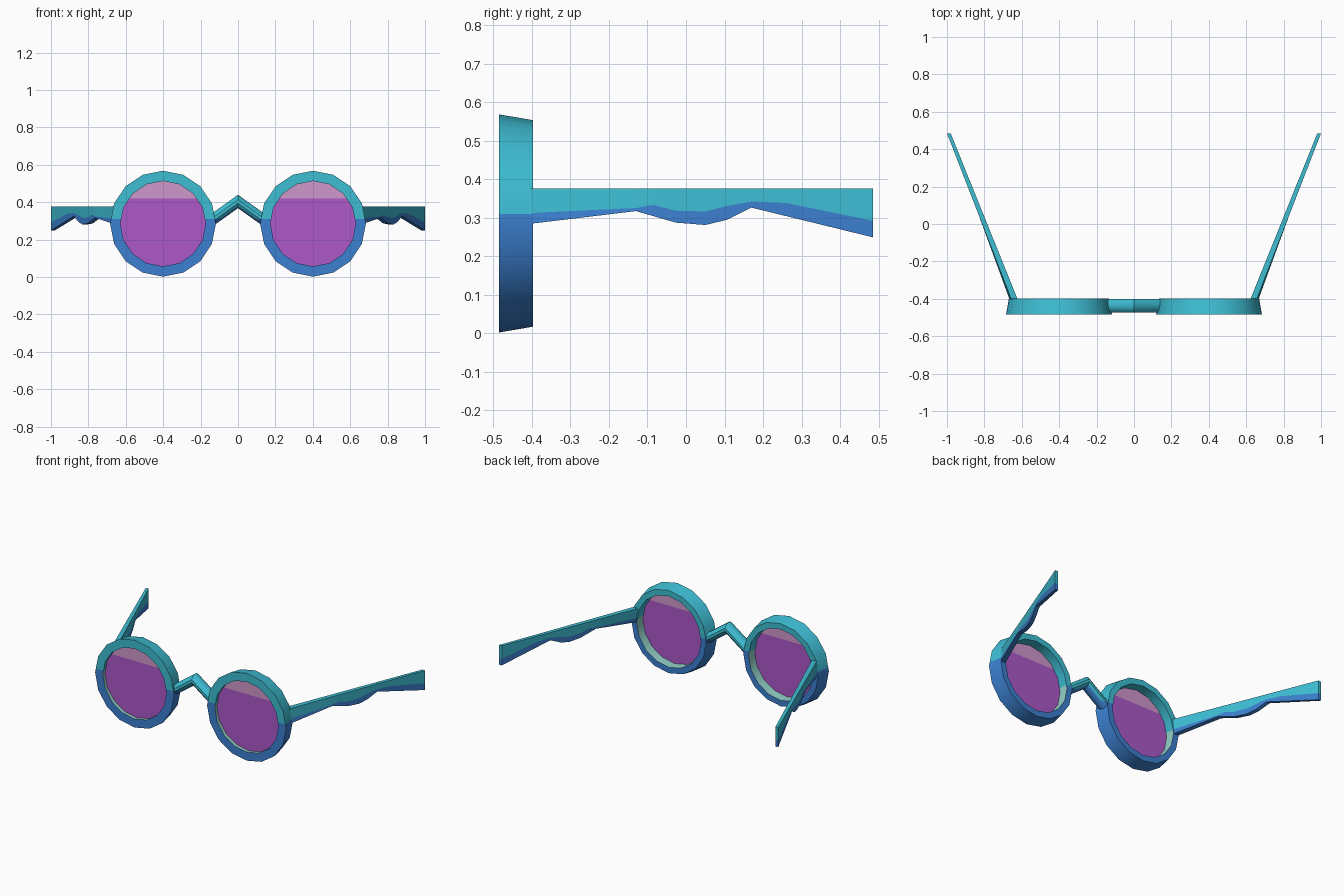
import bpy, bmesh, math
from mathutils import Vector

if "Cube" in bpy.data.objects:
    bpy.data.objects.remove(bpy.data.objects["Cube"])


def material(name, rgb):
    lin = [((c / 255 + 0.055) / 1.055) ** 2.4 for c in rgb]
    m = bpy.data.materials.new(name)
    m.diffuse_color = (*lin, 1)
    m.use_nodes = True
    m.node_tree.nodes["Principled BSDF"].inputs["Base Color"].default_value = m.diffuse_color
    return m


TEAL = material("teal", (62, 190, 212))
BLUE = material("blue", (60, 128, 208))
MINT = material("pale mint", (146, 208, 200))
PURPLE = material("purple lens", (172, 88, 200))
PINK = material("pink lens", (208, 152, 204))

RIM_X, RIM_Z, SIDES = 0.401, 0.285, 16
SPLIT = 0.31          # height where teal meets blue


def finish(bm, name, mats, smooth=True):
    bmesh.ops.recalc_face_normals(bm, faces=bm.faces)
    me = bpy.data.meshes.new(name)
    bm.to_mesh(me)
    bm.free()
    for m in mats:
        me.materials.append(m)
    ob = bpy.data.objects.new(name, me)
    bpy.context.collection.objects.link(ob)
    if smooth:
        bpy.ops.object.select_all(action='DESELECT')
        ob.select_set(True)
        bpy.context.view_layer.objects.active = ob
        bpy.ops.object.shade_smooth_by_angle(angle=math.radians(32))
    return ob


def cut(bm, z):
    geom = bm.verts[:] + bm.edges[:] + bm.faces[:]
    bmesh.ops.bisect_plane(bm, geom=geom, plane_co=(0, 0, z), plane_no=(0, 0, 1))


def circle(bm, cx, y, r):
    pts = []
    for i in range(SIDES):
        a = 2 * math.pi * i / SIDES
        pts.append(bm.verts.new((cx + r * math.cos(a), y, RIM_Z + r * math.sin(a))))
    return pts


def bridge_rings(bm, a, b, mat=0):
    n = len(a)
    for i in range(n):
        f = bm.faces.new((a[i], a[(i + 1) % n], b[(i + 1) % n], b[i]))
        f.material_index = mat


# Rims: tapered ring, teal above, blue below, pale lower inner wall
def rim(side, cx):
    bm = bmesh.new()
    profile = [(-0.485, 0.283), (-0.397, 0.268), (-0.397, 0.23), (-0.485, 0.228)]
    rings = [circle(bm, cx, y, r) for y, r in profile]
    for k in range(4):
        bridge_rings(bm, rings[k], rings[(k + 1) % 4], 2 if k == 2 else 0)
    cut(bm, SPLIT)
    for f in bm.faces:
        high = f.calc_center_median().z > SPLIT
        if f.material_index == 2:
            f.material_index = 0 if high else 2
        else:
            f.material_index = 0 if high else 1
    finish(bm, side + "_rim", [TEAL, BLUE, MINT])


# Lenses: thin disc with a pink band across the top
def lens(side, cx):
    bm = bmesh.new()
    a, b = circle(bm, cx, -0.462, 0.229), circle(bm, cx, -0.457, 0.229)
    bm.faces.new(a)
    bm.faces.new(b)
    bridge_rings(bm, a, b)
    cut(bm, 0.42)
    for f in bm.faces:
        f.material_index = 1 if f.calc_center_median().z > 0.42 else 0
    finish(bm, side + "_lens", [PURPLE, PINK], smooth=False)


# Temple arms: y, height of colour split, height of wavy lower edge
STATIONS = [(-0.405, 0.312, 0.284), (-0.13, 0.325, 0.317), (-0.085, 0.333, 0.304),
            (-0.026, 0.318, 0.287), (0.05, 0.316, 0.281), (0.105, 0.33, 0.294),
            (0.17, 0.342, 0.326), (0.26, 0.338, 0.304), (0.485, 0.292, 0.249)]


def arm(side, s):
    bm = bmesh.new()
    rows = []
    for y, zs, zb in STATIONS:
        t = (y + 0.405) / 0.89
        xo = 0.655 + 0.345 * t
        xi = xo - 0.034 + 0.014 * t
        lean = 0.01 * max(0, 1 - 2 * t)
        pts = [(xo, 0.376), (xo + lean * 0.6, zs), (xo + lean, zb),
               (xi + lean, zb), (xi + lean * 0.6, zs), (xi, 0.376)]
        rows.append([bm.verts.new((s * x, y, z)) for x, z in pts])
    for a, b in zip(rows, rows[1:]):
        for i in range(6):
            j = (i + 1) % 6
            f = bm.faces.new((a[i], a[j], b[j], b[i]))
            f.material_index = 1 if i in (1, 2, 3) else 0
    for r in (rows[0], rows[-1]):
        bm.faces.new((r[0], r[1], r[4], r[5]))
        bm.faces.new((r[1], r[2], r[3], r[4])).material_index = 1
    finish(bm, side + "_arm", [TEAL, BLUE], smooth=False)


for side, s in (("left", -1), ("right", 1)):
    rim(side, s * RIM_X)
    lens(side, s * RIM_X)
    arm(side, s)

# Nose bridge: rounded chevron tube
bm = bmesh.new()
rings = []
for x, z in ((-0.145, 0.3), (0, 0.404), (0.145, 0.3)):
    rings.append([bm.verts.new((x, -0.437 + 0.038 * math.cos(a), z + 0.037 * math.sin(a)))
                  for a in (2 * math.pi * (i + 0.5) / 12 for i in range(12))])
bridge_rings(bm, rings[0], rings[1])
bridge_rings(bm, rings[1], rings[2])
bm.faces.new(rings[0])
bm.faces.new(rings[2])
cut(bm, SPLIT)
bmesh.ops.recalc_face_normals(bm, faces=bm.faces)
for f in bm.faces:
    low = f.calc_center_median().z < SPLIT
    f.material_index = 1 if low or f.normal.z < -0.7 else 0
finish(bm, "nose_bridge", [TEAL, BLUE])
